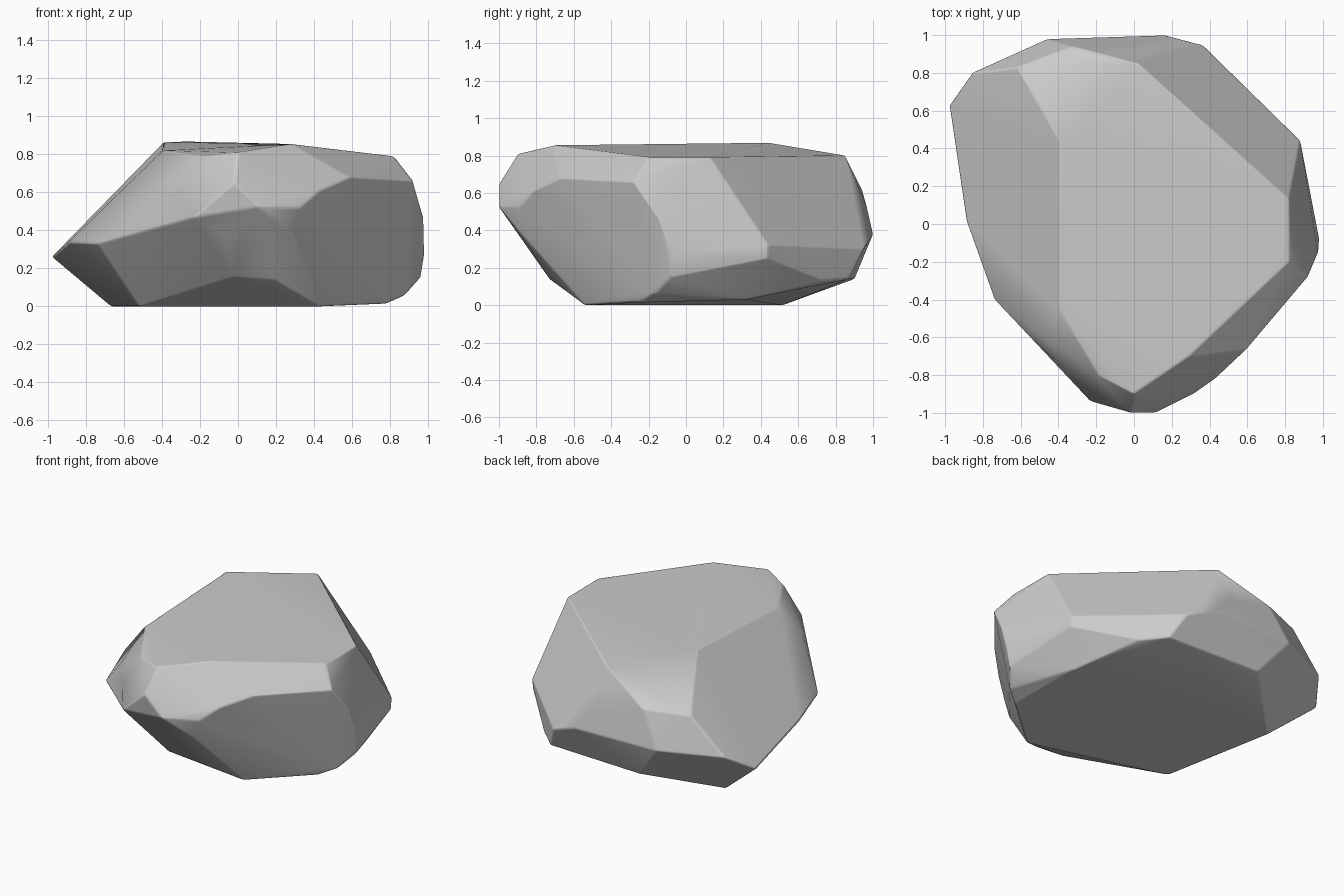
import bpy, bmesh, math

if "Cube" in bpy.data.objects:
    bpy.data.objects.remove(bpy.data.objects["Cube"])

# Corner points of the boulder, grouped by height band
top = [(-.39, .43, .865), (-.27, .44, .868), (.28, -.71, .855), (0, -.9, .81),
       (-.19, -.8, .79), (-.4, -.45, .82), (.82, .13, .79), (.82, -.2, .79),
       (.02, .85, .80)]
shoulder = [(-.33, .94, .62), (-.62, .83, .61), (-.02, -1, .65), (.11, -1, .525),
            (.33, -.89, .525), (.43, -.82, .61), (.59, -.67, .68),
            (.92, -.28, .66), (-.23, -.94, .47), (-.29, -.88, .46),
            (-.31, -.83, .6), (-.48, -.6, .6), (.02, .965, .53)]
waist = [(-.74, -.4, .33), (-.89, .02, .34), (-.98, .63, .26), (-.86, .8, .37),
         (-.46, .98, .38), (.17, 1, .38), (.36, .95, .30), (.88, .44, .32),
         (.975, -.15, .47), (.98, -.08, .27), (.28, -.89, .39), (-.07, -.89, .37)]
base = [(.96, -.08, .15), (.88, .43, .25), (.57, .74, .13), (.44, .87, .14),
        (-.27, .9, .14), (.88, -.17, .06), (.78, -.24, .015), (.76, .32, .03),
        (.43, -.54, 0), (.19, -.73, .14), (-.03, -.73, .155), (-.52, -.28, 0),
        (-.67, .52, 0)]

# Boulder body: convex hull with nearly flat facets merged
bm = bmesh.new()
for p in top + shoulder + waist + base:
    bm.verts.new(p)
bmesh.ops.convex_hull(bm, input=bm.verts)
loose = [v for v in bm.verts if not v.link_faces]
bmesh.ops.delete(bm, geom=loose, context='VERTS')
bmesh.ops.dissolve_limit(bm, angle_limit=math.radians(3),
                         verts=bm.verts, edges=bm.edges)
bmesh.ops.recalc_face_normals(bm, faces=bm.faces)
mesh = bpy.data.meshes.new("boulder")
bm.to_mesh(mesh)
bm.free()
boulder = bpy.data.objects.new("boulder", mesh)
bpy.context.collection.objects.link(boulder)

# Slightly worn ridges
bevel = boulder.modifiers.new("worn_edges", 'BEVEL')
bevel.width = 0.012
bevel.segments = 2
bevel.limit_method = 'ANGLE'
bevel.angle_limit = math.radians(20)

# Soft shading with broad facets kept readable
bpy.context.view_layer.objects.active = boulder
boulder.select_set(True)
bpy.ops.object.shade_smooth_by_angle(angle=math.radians(50))
weighted = boulder.modifiers.new("facet_normals", 'WEIGHTED_NORMAL')
weighted.weight = 70
weighted.keep_sharp = True
